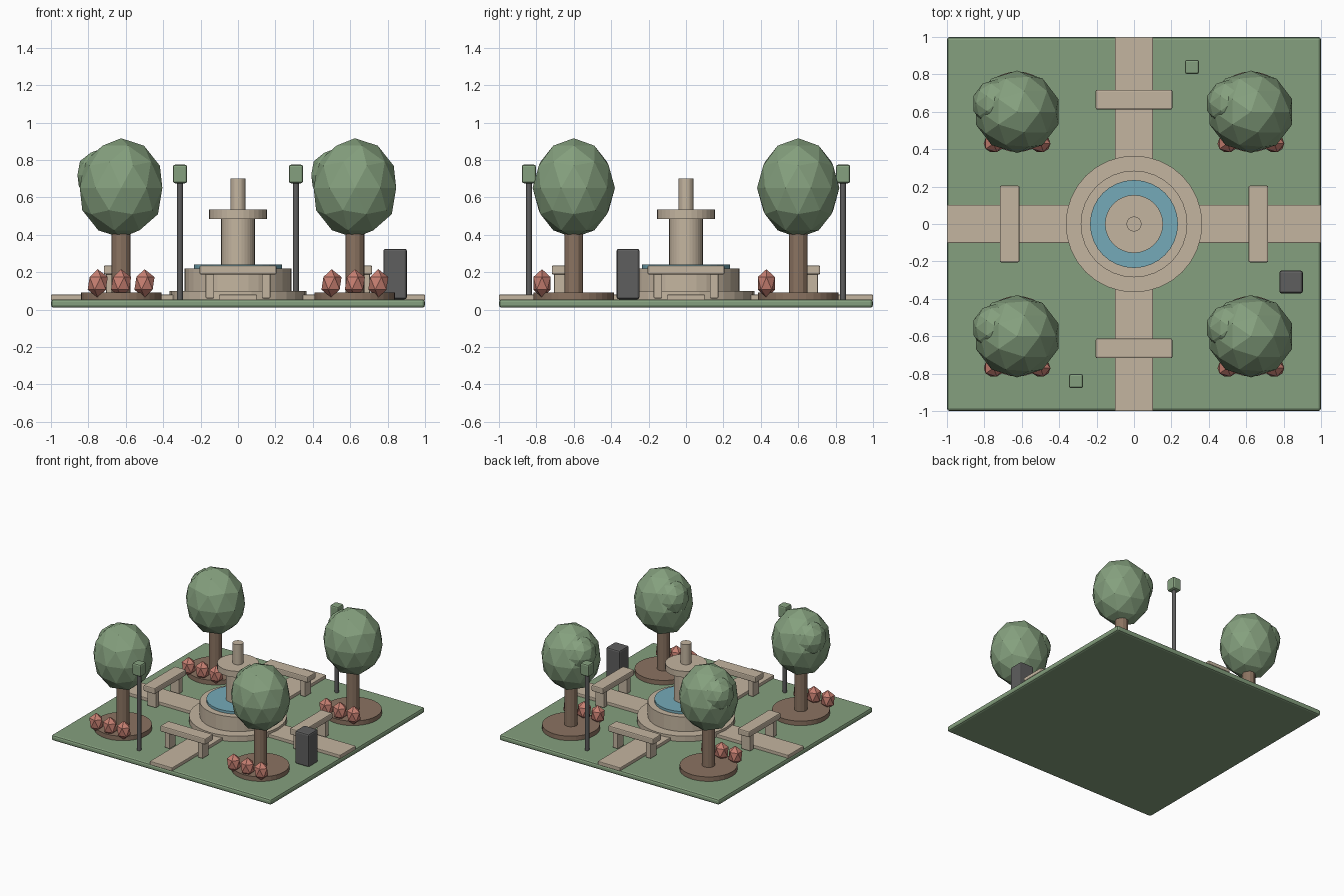
import bpy
from math import radians

if "Cube" in bpy.data.objects:
    bpy.data.objects.remove(bpy.data.objects["Cube"], do_unlink=True)


def material(name, rgb):
    """Flat material from 0-255 display values."""
    lin = [((c / 255 + 0.055) / 1.055) ** 2.4 for c in rgb] + [1.0]
    m = bpy.data.materials.new(name)
    m.use_nodes = True
    m.diffuse_color = lin
    m.node_tree.nodes["Principled BSDF"].inputs["Base Color"].default_value = lin
    return m


GREEN = material("leaf green", (133, 160, 126))
STONE = material("pale stone", (196, 181, 160))
WATER = material("water blue", (117, 170, 184))
BROWN = material("bark brown", (139, 115, 97))
CORAL = material("flower coral", (200, 128, 114))
GREY = material("dark metal", (94, 94, 94))


def finish(name, mat, bevel=0):
    ob = bpy.context.object
    ob.name = name
    ob.data.materials.append(mat)
    if bevel:
        mod = ob.modifiers.new("soft edges", "BEVEL")
        mod.width = bevel
        mod.segments = 2
    return ob


def box(name, mat, centre, size, z0, z1, bevel=0.005):
    bpy.ops.mesh.primitive_cube_add(size=1, location=(*centre, (z0 + z1) / 2))
    bpy.context.object.scale = (*size, z1 - z0)
    bpy.ops.object.transform_apply(location=False, rotation=False, scale=True)
    return finish(name, mat, bevel)


def disc(name, mat, centre, radius, z0, z1, sides=32):
    bpy.ops.mesh.primitive_cylinder_add(vertices=sides, radius=radius, depth=z1 - z0,
                                        location=(*centre, (z0 + z1) / 2))
    return finish(name, mat)


def ball(name, mat, centre, radii, detail):
    bpy.ops.mesh.primitive_ico_sphere_add(subdivisions=detail, radius=1, location=centre)
    bpy.context.object.scale = radii
    return finish(name, mat)


# Lawn and crossing paths
box("lawn", GREEN, (0, 0), (2, 2), 0.01, 0.055, 0.015)
box("path_front_back", STONE, (0, 0), (0.205, 2), 0.05, 0.08)
box("path_left_right", STONE, (0, 0), (2, 0.205), 0.05, 0.08)

# Fountain, from the ground up
for name, mat, radius, z0, z1 in (
        ("fountain_plinth", STONE, 0.365, 0.05, 0.1),
        ("fountain_basin", STONE, 0.285, 0.1, 0.22),
        ("fountain_water", WATER, 0.235, 0.2, 0.24),
        ("fountain_column", STONE, 0.09, 0.22, 0.49),
        ("fountain_bowl", STONE, 0.155, 0.485, 0.535),
        ("fountain_spout", STONE, 0.04, 0.53, 0.7)):
    disc(name, mat, (0, 0), radius, z0, z1)

# Benches, one across each path
for side, (dx, dy) in {"front": (0, -1), "back": (0, 1), "left": (1, 0), "right": (-1, 0)}.items():
    def across(along, depth):
        return (along, depth) if dy else (depth, along)
    centre = (dx * 0.665, dy * 0.665)
    box(f"bench_seat_{side}", STONE, centre, across(0.41, 0.105), 0.187, 0.236, 0.008)
    for end in (-1, 1):
        ox, oy = across(end * 0.15, 0)
        box(f"bench_leg_{side}", STONE, (centre[0] + ox, centre[1] + oy),
            across(0.046, 0.08), 0.06, 0.19)

# Trees in round beds, each with a row of flowers
for x in (-0.625, 0.625):
    for y in (-0.6, 0.6):
        disc("soil_bed", BROWN, (x, y), 0.215, 0.05, 0.092)
        disc("tree_trunk", BROWN, (x, y), 0.05, 0.08, 0.47, 12)
        ball("tree_crown", GREEN, (x, y, 0.65), (0.232, 0.22, 0.266), 2)
        ball("tree_crown_lobe", GREEN, (x - 0.105, y + 0.045, 0.72), (0.135, 0.13, 0.14), 2)
        for step in (-0.125, 0, 0.125):
            ball("flower", CORAL, (x + step, y - 0.17, 0.14), (0.06, 0.054, 0.076), 1)

# Lamp posts at opposite corners of the long path
for s in (-1, 1):
    spot = (s * 0.31, s * 0.84)
    disc("lamp_post", GREY, spot, 0.016, 0.05, 0.69, 12)
    box("lamp_head", GREEN, spot, (0.076, 0.076), 0.675, 0.775, 0.012)

# Litter bin
box("litter_bin", GREY, (0.84, -0.31), (0.126, 0.122), 0.055, 0.325, 0.012)
